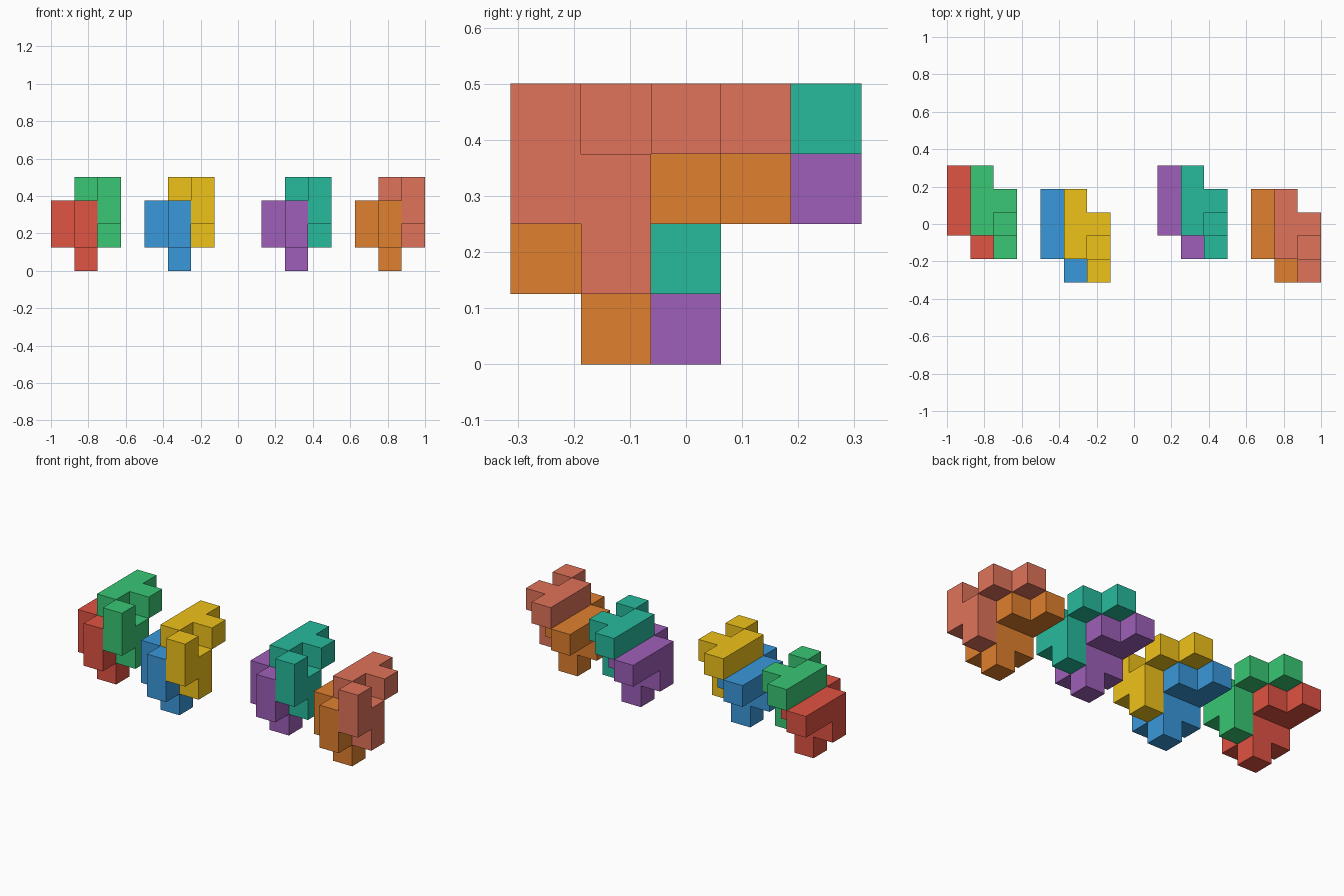
import bpy, bmesh
from mathutils import Vector

if "Cube" in bpy.data.objects:
    bpy.data.objects.remove(bpy.data.objects["Cube"])

U = 0.125  # edge of one unit cube

# Nine-cube tile, as (x, y, z) cells
CELLS = {(0, 1, 1), (0, 1, 2), (0, 2, 2), (0, 3, 2),
         (1, 0, 1), (1, 0, 2), (1, 1, 0), (1, 1, 1), (1, 2, 2)}


def linear(hex_code):
    rgb = [int(hex_code[i:i + 2], 16) / 255 for i in (0, 2, 4)]
    return [c / 12.92 if c <= 0.04045 else ((c + 0.055) / 1.055) ** 2.4 for c in rgb] + [1]


def add_tile(name, origin, colour):
    bm = bmesh.new()
    # Only the outer skin: one square wherever a cell has no neighbour
    for cell in CELLS:
        centre = Vector(cell) + Vector((0.5, 0.5, 0.5))
        for axis in range(3):
            for side in (-1, 1):
                n = Vector((0, 0, 0))
                n[axis] = side
                if tuple(int(a + b) for a, b in zip(cell, n)) in CELLS:
                    continue
                u = Vector((0, 0, 0))
                u[(axis + 1) % 3] = 0.5
                v = n.cross(u)
                mid = centre + n * 0.5
                corners = (mid - u - v, mid + u - v, mid + u + v, mid - u + v)
                bm.faces.new([bm.verts.new(p * U) for p in corners])
    bmesh.ops.remove_doubles(bm, verts=bm.verts[:], dist=1e-4)
    # Merge coplanar squares into clean flat faces
    bmesh.ops.dissolve_limit(bm, angle_limit=0.01, verts=bm.verts[:], edges=bm.edges[:])
    mesh = bpy.data.meshes.new(name)
    bm.to_mesh(mesh)
    bm.free()
    mat = bpy.data.materials.new(name + "_colour")
    mat.diffuse_color = linear(colour)
    mat.use_nodes = True
    mat.node_tree.nodes["Principled BSDF"].inputs["Base Color"].default_value = mat.diffuse_color
    mesh.materials.append(mat)
    obj = bpy.data.objects.new(name, mesh)
    obj.location = Vector(origin) * U
    bpy.context.collection.objects.link(obj)


# Four pairs; the upper tile of each is the lower one shifted by (1, 0, 1)
PAIRS = [(-8, -1.5, ("red", "E05343"), ("green", "38C774")),
         (-4, -2.5, ("blue", "3A98DB"), ("yellow", "EFC21A")),
         (1, -1.5, ("purple", "9E5FB8"), ("teal", "27BA9C")),
         (5, -2.5, ("orange", "E0802E"), ("salmon", "E0735A"))]
for x, y, lower, upper in PAIRS:
    add_tile(lower[0] + "_lower_tile", (x, y, 0), lower[1])
    add_tile(upper[0] + "_upper_tile", (x + 1, y, 1), upper[1])
